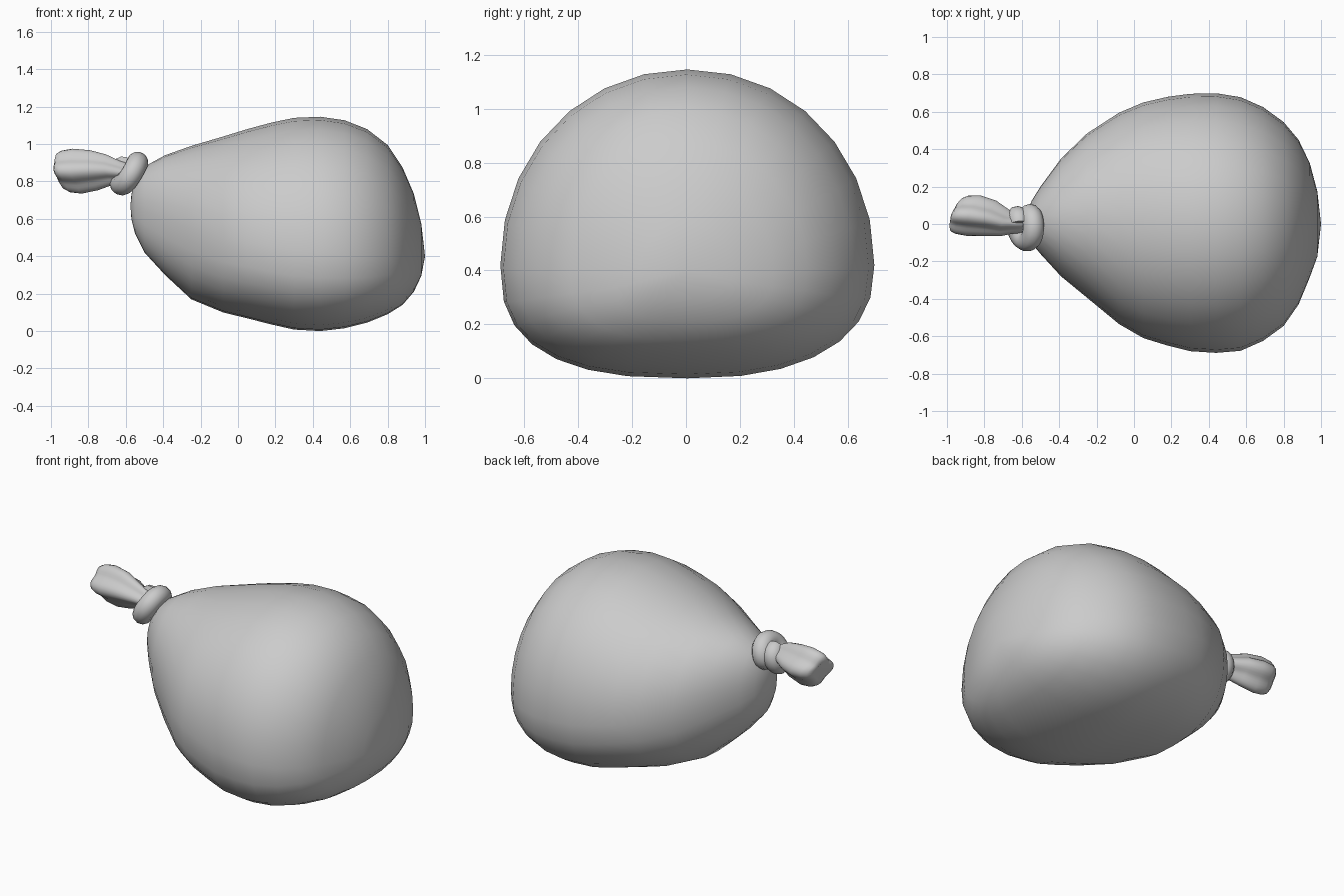
import bpy, bmesh
from math import sin, cos, pi, tau
from mathutils import Vector

old = bpy.data.objects.get("Cube")
if old:
    bpy.data.objects.remove(old)

grey = bpy.data.materials.new("soft grey")
grey.use_nodes = True
colour = (0.6, 0.6, 0.6, 1)
grey.diffuse_color = colour
grey.node_tree.nodes["Principled BSDF"].inputs["Base Color"].default_value = colour


def rounded(v, power):
    return abs(v) ** (2 / power) * (1 if v >= 0 else -1)


def loft(name, stations, tips, sides, lobes=0, depth=0.0, low_powers=(2, 2), slant=(0, 0)):
    """Skin rings along x; station = x, bottom, top, middle height, half width, y centre.
    low_powers gives the fullness of the lower front and lower back."""
    bm = bmesh.new()
    rings = []
    for x, low, high, mid, half, y0 in stations:
        ring = []
        for i in range(sides):
            a = tau * i / sides
            k = 1 - depth * (1 - cos(lobes * a))
            upper = sin(a) >= 0
            power = 2.05 if upper else low_powers[cos(a) > 0]
            reach = high - mid if upper else mid - low
            dy = k * half * rounded(cos(a), power)
            dz = k * reach * rounded(sin(a), power)
            ring.append(bm.verts.new((x + slant[0] * dy + slant[1] * dz, y0 + dy, mid + dz)))
        rings.append(ring)
    for r, s in zip(rings, rings[1:]):
        for i in range(sides):
            j = (i + 1) % sides
            bm.faces.new((r[i], r[j], s[j], s[i]))
    for ring, tip in ((rings[0], tips[0]), (rings[-1], tips[1])):
        point = bm.verts.new(tip)
        for i in range(sides):
            bm.faces.new((ring[i], ring[(i + 1) % sides], point))
    bmesh.ops.recalc_face_normals(bm, faces=bm.faces)
    for f in bm.faces:
        f.smooth = True
    mesh = bpy.data.meshes.new(name)
    bm.to_mesh(mesh)
    bm.free()
    mesh.materials.append(grey)
    obj = bpy.data.objects.new(name, mesh)
    bpy.context.collection.objects.link(obj)
    return obj


# Full, sagging bag
bag = [
    (-.57, .60, .73, .67, .05, .0),
    (-.55, .52, .81, .66, .11, .01),
    (-.50, .42, .88, .64, .18, .02),
    (-.39, .30, .94, .60, .315, .035),
    (-.25, .17, .99, .55, .44, .045),
    (-.08, .10, 1.04, .50, .565, .03),
    (.05, .068, 1.08, .475, .63, .02),
    (.18, .035, 1.115, .45, .665, .015),
    (.30, .008, 1.14, .43, .688, .008),
    (.44, .0, 1.146, .42, .694, .005),
    (.57, .015, 1.127, .41, .678, .0),
    (.69, .045, 1.08, .40, .625, .0),
    (.80, .09, .995, .40, .545, .0),
    (.88, .14, .875, .40, .44, .01),
    (.94, .21, .735, .39, .305, .02),
    (.98, .295, .575, .39, .175, .0),
]
loft("bag_body", bag, ((-.575, 0, .67), (1, 0, .40)), 28, low_powers=(2.65, 2.4))

# Gathered, pleated tail beyond the knot
tail = [
    (-.965, .79, .92, .86, .06, .05),
    (-.95, .76, .95, .855, .088, .05),
    (-.92, .742, .965, .855, .102, .05),
    (-.86, .735, .975, .855, .108, .045),
    (-.77, .753, .967, .86, .095, .03),
    (-.69, .78, .945, .86, .07, .005),
    (-.62, .79, .91, .85, .05, .0),
    (-.52, .77, .88, .82, .05, .0),
]
loft("pleated_tail", tail, ((-.94, .05, .86), (-.50, 0, .82)), 40,
     lobes=4, depth=.12, slant=(.35, -.2))

# Knot: a fat strand wound a little more than once, its ends crossing at the back
axis = Vector((-.9, -.15, .38)).normalized()
side = axis.cross(Vector((0, 0, 1))).normalized()
up = side.cross(axis)
curve = bpy.data.curves.new("knot", "CURVE")
curve.dimensions = "3D"
curve.bevel_depth = .058
curve.bevel_resolution = 4
curve.use_fill_caps = True
path = curve.splines.new("BEZIER")
count = 16
path.bezier_points.add(count - 1)
for i, p in enumerate(path.bezier_points):
    t = i / (count - 1)
    a = -pi * .25 + t * tau * 1.25
    r = .071 - .04 * abs(2 * t - 1) ** 6
    centre = Vector((-.58, -.018, .842)) + axis * (t - .5) * .085
    p.co = centre + (side * cos(a) + up * sin(a)) * r
    p.handle_left_type = p.handle_right_type = "AUTO"
path.resolution_u = 3
path.use_smooth = True
curve.materials.append(grey)
knot = bpy.data.objects.new("knot", curve)
bpy.context.collection.objects.link(knot)
